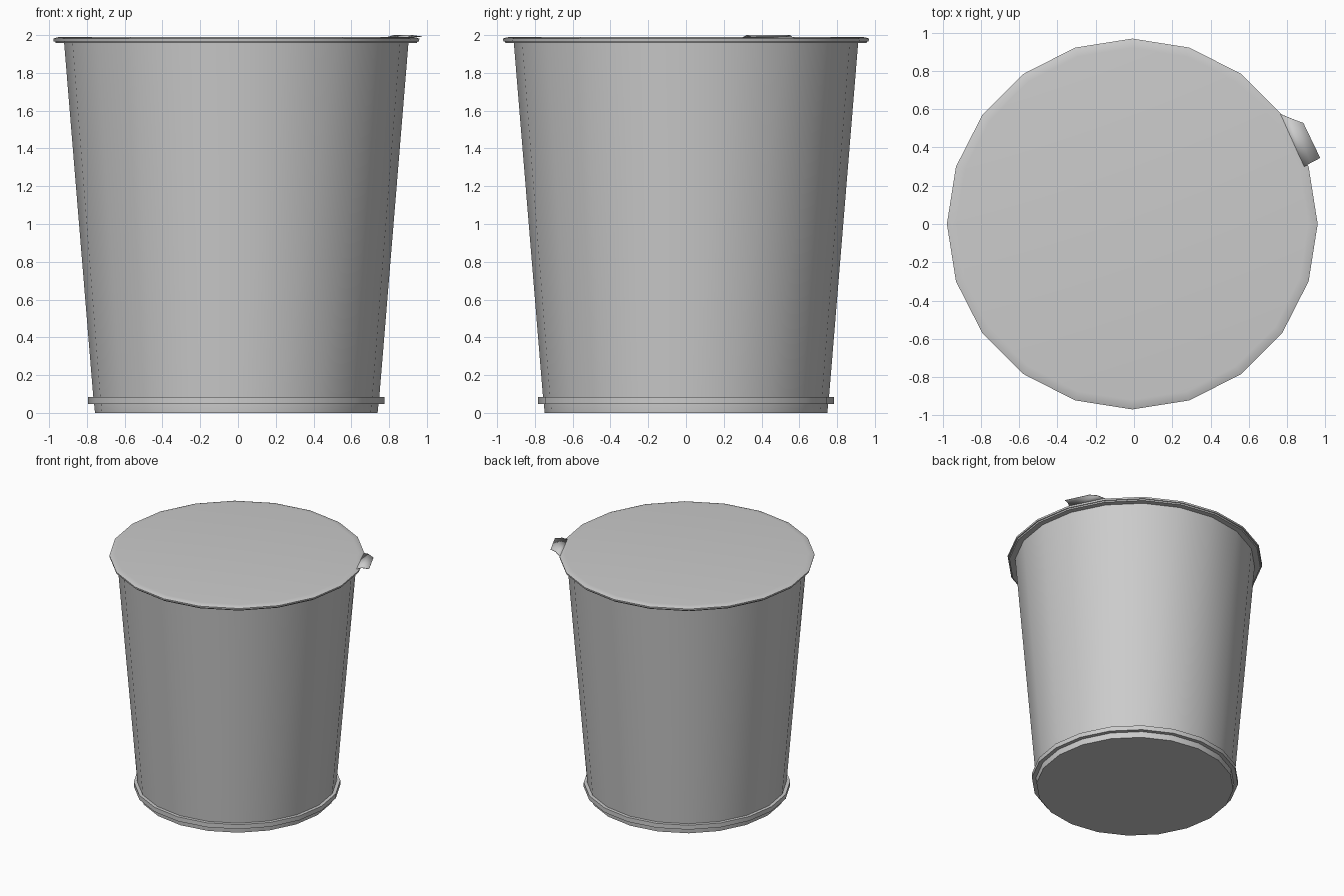
import bpy, bmesh, math

if "Cube" in bpy.data.objects:
    bpy.data.objects.remove(bpy.data.objects["Cube"])

SIDES = 20
CX = -0.009   # the cup sits slightly left so the tab fits in the bounds


def finish(name, bm):
    bmesh.ops.recalc_face_normals(bm, faces=bm.faces)
    mesh = bpy.data.meshes.new(name)
    bm.to_mesh(mesh)
    bm.free()
    ob = bpy.data.objects.new(name, mesh)
    bpy.context.collection.objects.link(ob)
    bpy.ops.object.select_all(action='DESELECT')
    ob.select_set(True)
    bpy.context.view_layer.objects.active = ob
    bpy.ops.object.shade_smooth_by_angle(angle=math.radians(30))
    return ob


def lathe(name, profile, cap_start=False, cap_end=False, closed=False):
    """Revolve (radius, z) points into a 20-sided part."""
    bm = bmesh.new()
    rings = [[bm.verts.new((CX + r * math.cos(math.tau * i / SIDES),
                            r * math.sin(math.tau * i / SIDES), z))
              for i in range(SIDES)] for r, z in profile]
    pairs = list(zip(rings, rings[1:]))
    if closed:
        pairs.append((rings[-1], rings[0]))
    for a, b in pairs:
        for i in range(SIDES):
            j = (i + 1) % SIDES
            bm.faces.new((a[i], a[j], b[j], b[i]))
    if cap_start:
        bm.faces.new(rings[0])
    if cap_end:
        bm.faces.new(rings[-1])
    return finish(name, bm)


# Tapered cup wall with thickness
lathe("cup_wall", [(0.756, 0.07), (0.912, 1.965), (0.895, 1.965), (0.739, 0.07)],
      closed=True)

# Base plug with its flat underside
lathe("cup_base", [(0.748, 0.0), (0.754, 0.06), (0.752, 0.08)],
      cap_start=True, cap_end=True)

# Raised band around the foot
lathe("foot_band", [(0.75, 0.047), (0.784, 0.047), (0.784, 0.084), (0.75, 0.084)],
      closed=True)

# Rolled rim under the lid
lathe("rim", [(0.895, 1.957), (0.955, 1.957), (0.962, 1.975), (0.895, 1.975)],
      closed=True)

# Foil lid: flat top, sloping edge and short skirt
lathe("foil_lid", [(0.957, 1.967), (0.967, 1.967), (0.969, 1.981),
                   (0.95, 1.988), (0.92, 1.991)],
      cap_start=True, cap_end=True)

# Bent pull tab on the lid edge, three rows from hinge to tip
bm = bmesh.new()
rows = [((0.875, 0.29, 1.981), (0.765, 0.575, 1.981)),
        ((0.925, 0.32, 1.998), (0.825, 0.55, 1.998)),
        ((0.973, 0.345, 1.991), (0.885, 0.528, 1.991))]
grid = [[bm.verts.new(p) for p in row] for row in rows]
for a, b in zip(grid, grid[1:]):
    bm.faces.new((a[0], b[0], b[1], a[1]))
tab = finish("pull_tab", bm)
mod = tab.modifiers.new("thickness", 'SOLIDIFY')
mod.thickness = 0.004
mod.offset = 0
